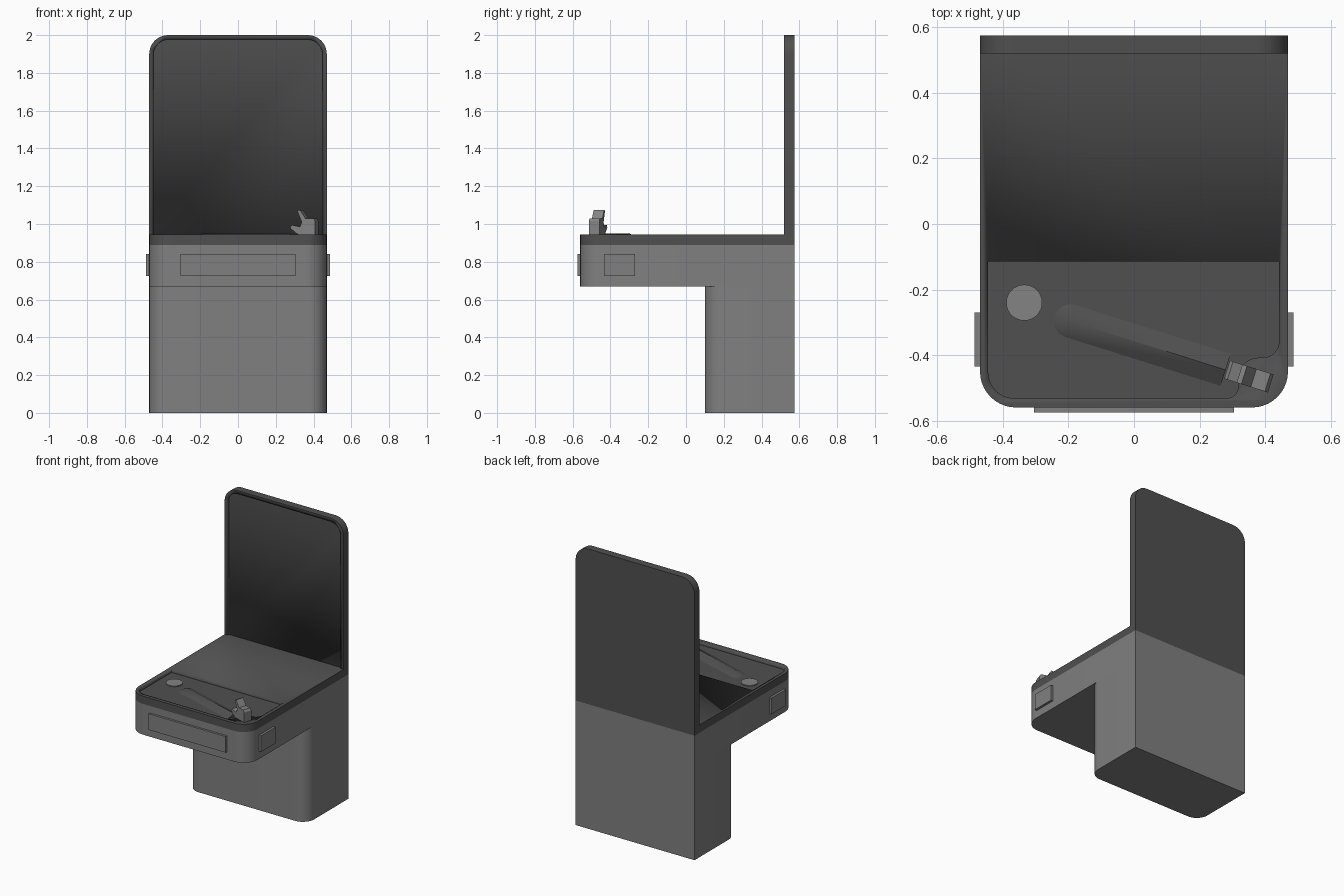
import bpy, bmesh, math
from mathutils import Vector, Matrix

if "Cube" in bpy.data.objects:
    bpy.data.objects.remove(bpy.data.objects["Cube"], do_unlink=True)


def material(name, value):
    m = bpy.data.materials.new(name)
    m.use_nodes = True
    colour = (value, value, value, 1)
    m.diffuse_color = colour
    m.node_tree.nodes["Principled BSDF"].inputs["Base Color"].default_value = colour
    return m


steel = material("grey steel", 0.216)
dark = material("dark grey", 0.08)
light = material("fitting grey", 0.23)


def outline(corners, steps=10):
    """Round each corner (x, y, radius) of a polygon."""
    pts = []
    for i, (x, y, r) in enumerate(corners):
        p = Vector((x, y))
        if r == 0:
            pts.append(p)
            continue
        a = (Vector(corners[i - 1][:2]) - p).normalized()
        b = (Vector(corners[(i + 1) % len(corners)][:2]) - p).normalized()
        half = a.angle(b) / 2
        centre = p + (a + b).normalized() * r / math.sin(half)
        start = p + a * r / math.tan(half) - centre
        end = p + b * r / math.tan(half) - centre
        turn = start.angle_signed(end)
        for k in range(steps + 1):
            pts.append(centre + Matrix.Rotation(-turn * k / steps, 2) @ start)
    return pts


def prism(name, pts, low, high, mat, matrix=Matrix()):
    """Extrude an outline from low to high, then place it by the matrix."""
    bm = bmesh.new()
    face = bm.faces.new([bm.verts.new((p[0], p[1], low)) for p in pts])
    ext = bmesh.ops.extrude_face_region(bm, geom=[face])["geom"]
    moved = [v for v in ext if isinstance(v, bmesh.types.BMVert)]
    bmesh.ops.translate(bm, verts=moved, vec=(0, 0, high - low))
    bmesh.ops.transform(bm, matrix=matrix, verts=bm.verts)
    return finish(name, bm, mat)


def finish(name, bm, mat):
    bmesh.ops.recalc_face_normals(bm, faces=bm.faces)
    mesh = bpy.data.meshes.new(name)
    bm.to_mesh(mesh)
    bm.free()
    mesh.materials.append(mat)
    obj = bpy.data.objects.new(name, mesh)
    bpy.context.collection.objects.link(obj)
    bpy.ops.object.select_all(action='DESELECT')
    obj.select_set(True)
    bpy.context.view_layer.objects.active = obj
    bpy.ops.object.shade_smooth_by_angle(angle=math.radians(30))
    return obj


def cut(obj, cutter):
    mod = obj.modifiers.new("recess", 'BOOLEAN')
    mod.operation = 'DIFFERENCE'
    mod.solver = 'EXACT'
    mod.object = cutter
    cutter.hide_render = True
    cutter.hide_viewport = True


W, BACK, FRONT = 0.47, 0.575, -0.56
BODY_LOW, BODY_TOP, DECK, FLOOR = 0.67, 0.89, 0.945, 0.922
upright = Matrix.Rotation(math.pi / 2, 4, 'X')  # outline y becomes z, height becomes -y


def plan(front, radius):
    return outline([(-W, front, radius), (W, front, radius), (W, BACK, 0), (-W, BACK, 0)])


# Pedestal, basin housing and dark top
prism("pedestal", plan(0.10, 0.09), 0, BODY_LOW, steel)
prism("basin_housing", plan(FRONT, 0.11), BODY_LOW, BODY_TOP, steel)
deck = prism("basin_top", plan(FRONT, 0.11), BODY_TOP, DECK, dark)

# Shallow basin with a corner left standing for the spout
basin = outline([(-0.445, -0.532, 0.08), (0.315, -0.532, 0.035), (0.325, -0.408, 0.06),
                 (0.443, -0.408, 0.05), (0.443, -0.115, 0), (-0.445, -0.115, 0)])
cut(deck, prism("basin_cutter", basin, FLOOR, 1.0, dark))

# Back panel with a shallow recess in its front
panel = outline([(-W, DECK, 0), (W, DECK, 0), (W, 2, 0.1), (-W, 2, 0.1)])
back = prism("back_panel", panel, -BACK, -0.52, dark, upright)
inset = outline([(-0.447, 0.9, 0), (0.447, 0.9, 0), (0.447, 1.977, 0.08), (-0.447, 1.977, 0.08)])
cut(back, prism("panel_cutter", inset, -0.535, -0.4, dark, upright))

# Push bars on the front and both sides
bar_low, bar_high = 0.725, 0.84
prism("front_push_bar", outline([(-0.305, bar_low, 0), (0.305, bar_low, 0),
      (0.305, bar_high, 0), (-0.305, bar_high, 0)]), 0.55, 0.575, steel, upright)
for side, x in (("right", -0.477), ("left", 0.477)):
    bar = [(x - 0.01, -0.435), (x + 0.01, -0.435), (x + 0.01, -0.27), (x - 0.01, -0.27)]
    prism(side + "_push_bar", bar, bar_low, bar_high, steel)

# Drain
disc = [(0.055 * math.cos(t * math.tau / 32), 0.055 * math.sin(t * math.tau / 32))
        for t in range(32)]
prism("drain", disc, FLOOR - 0.005, FLOOR + 0.006, light, Matrix.Translation((-0.335, -0.24, 0)))

# Low splash ridge running from the spout towards the drain
tilt = Matrix.Rotation(math.radians(-17.5), 4, 'Z')
bm = bmesh.new()
half, length = 0.055, 0.55
base = outline([(0, -half, half * 0.98), (length, -half, 0), (length, half, 0), (0, half, half * 0.98)])
ring = [bm.verts.new((p.x, p.y, FLOOR - 0.002)) for p in base]
peak = [bm.verts.new((x, 0, 0.949)) for x in (half, length)]
for i, a in enumerate(ring):
    b = ring[(i + 1) % len(ring)]
    if a.co.x > length - 0.01 and b.co.x > length - 0.01:
        bm.faces.new((a, b, peak[1]))
    elif max(a.co.x, b.co.x) > length - 0.01:
        bm.faces.new((a, b, peak[1], peak[0]) if b.co.x > a.co.x else (a, b, peak[0], peak[1]))
    else:
        bm.faces.new((a, b, peak[0]))
bmesh.ops.transform(bm, matrix=Matrix.Translation((-0.245, -0.28, 0)) @ tilt, verts=bm.verts)
finish("splash_ridge", bm, dark)

# Spout: one side profile with a raised hood and a low nozzle
spout = [(0.055, 0.94), (0.055, 1.015), (0.045, 1.03), (0, 1.03), (-0.03, 1.075),
         (-0.045, 1.07), (-0.02, 1.01), (-0.03, 0.985), (-0.075, 0.995),
         (-0.085, 0.98), (-0.05, 0.95), (-0.03, 0.94)]
prism("spout", spout, -0.029, 0.029, light,
      Matrix.Translation((0.365, -0.47, 0)) @ tilt @ upright)
